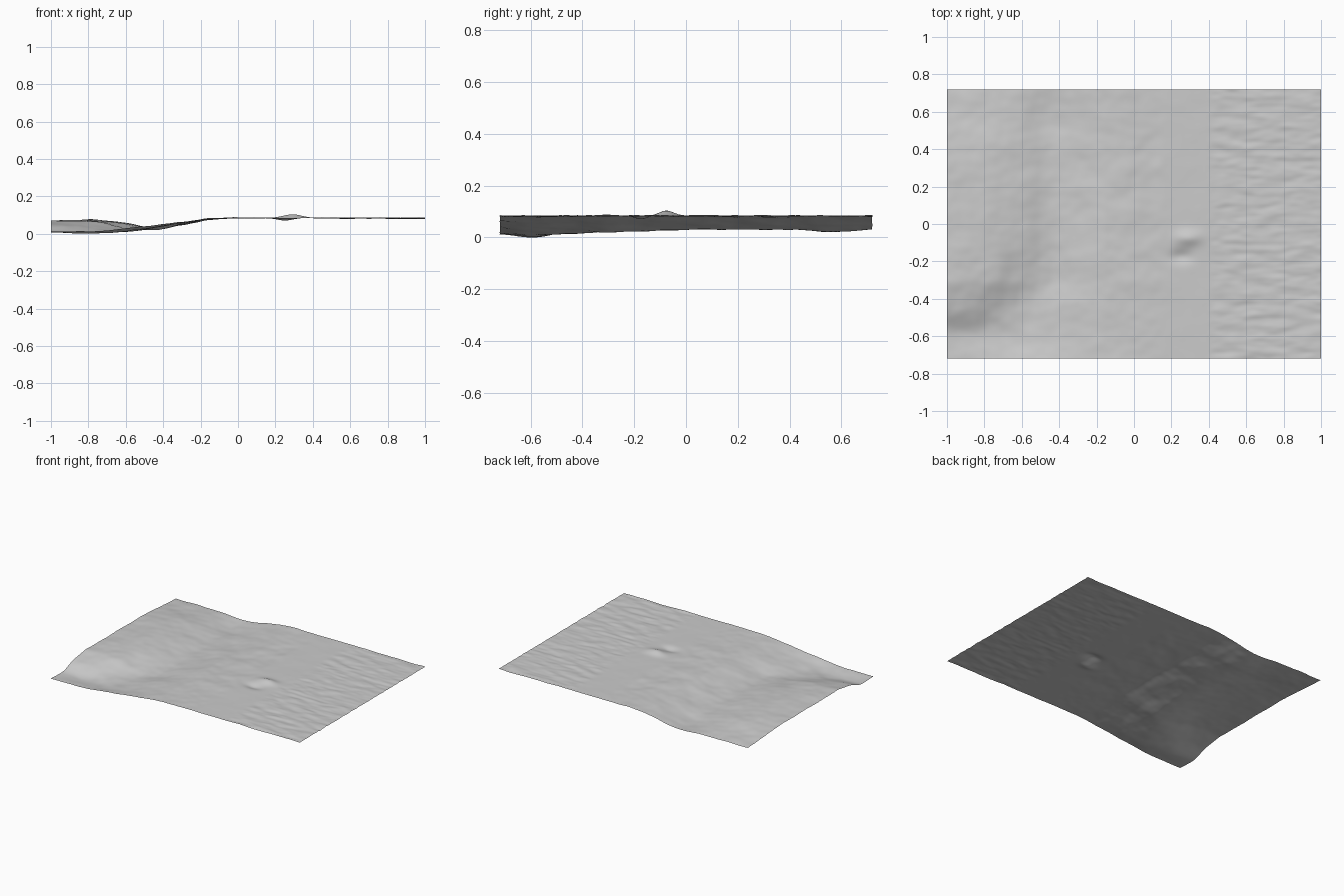
import bpy, bmesh
from mathutils import Vector, noise

if "Cube" in bpy.data.objects:
    bpy.data.objects.remove(bpy.data.objects["Cube"])

# Broad landform: left plateau, valley, and raised plain (heights on a coarse grid)
XS = [-1, -0.8, -0.6, -0.45, -0.3, -0.15, 0, 1]
YS = [-0.72, -0.6, -0.45, -0.3, -0.15, 0.1, 0.4, 0.55, 0.72]
ZS = [
    [.015, .013, .032, .048, .065, .082, .086, .084],
    [.010, .003, .015, .035, .060, .080, .086, .085],
    [.052, .036, .013, .033, .060, .082, .086, .085],
    [.070, .068, .034, .022, .055, .083, .087, .085],
    [.070, .076, .054, .027, .053, .082, .087, .085],
    [.070, .077, .060, .032, .051, .080, .087, .085],
    [.068, .071, .053, .032, .050, .076, .086, .085],
    [.055, .058, .045, .024, .050, .077, .086, .085],
    [.045, .045, .040, .033, .055, .080, .086, .085],
]


def spline(xs, vs, x):
    """Smooth curve through the points (xs, vs)."""
    n = len(xs)
    i = max(k for k in range(n - 1) if k == 0 or xs[k] <= x)

    def slope(k):
        a, b = max(k - 1, 0), min(k + 1, n - 1)
        d = [(vs[j + 1] - vs[j]) / (xs[j + 1] - xs[j]) for j in range(a, b)]
        if min(d) <= 0 <= max(d):
            return 0
        return min(d, key=abs) if len(d) == 1 else 2 * d[0] * d[1] / (d[0] + d[1])

    h = xs[i + 1] - xs[i]
    t = (x - xs[i]) / h
    return ((2*t**3 - 3*t*t + 1) * vs[i] + (t**3 - 2*t*t + t) * h * slope(i)
            + (3*t*t - 2*t**3) * vs[i + 1] + (t**3 - t*t) * h * slope(i + 1))


def bump(x, y, cx, cy, rx, ry, h):
    d = ((x - cx) / rx) ** 2 + ((y - cy) / ry) ** 2
    return h * 2.718 ** -d


def ramp(a, b, x):
    t = min(1, max(0, (x - a) / (b - a)))
    return t * t * (3 - 2 * t)


def detail(x, y):
    # ripples stretched along x on the right, softer lumps elsewhere
    ripple = noise.noise(Vector((x * 6, y * 20, 3))) + .5 * noise.noise(Vector((x * 14, y * 40, 7)))
    lumps = noise.noise(Vector((x * 7, y * 8, 11))) + .4 * noise.noise(Vector((x * 16, y * 18, 5)))
    r = ramp(.38, .45, x)
    calm = 1 - .75 * ramp(.12, .2, x)
    z = .0045 * ripple * r + .0045 * lumps * (1 - r) * calm
    # small knoll with a hollow in front of it
    z += bump(x, y, .29, -.075, .07, .04, .019)
    z += bump(x, y, .25, -.175, .06, .035, -.014)
    z += bump(x, y, -.17, -.1, .05, .12, .004)
    return z


# Terrain sheet
NX, NY = 200, 144
bm = bmesh.new()
columns = []
for i in range(NX + 1):
    x = -1 + 2 * i / NX
    profile = [spline(XS, row, x) for row in ZS]
    col = []
    for j in range(NY + 1):
        y = -.72 + 1.44 * j / NY
        z = spline(YS, profile, y) + detail(x, y)
        col.append(bm.verts.new((x, y, z)))
    columns.append(col)
for a, b in zip(columns, columns[1:]):
    for j in range(NY):
        bm.faces.new((a[j], b[j], b[j + 1], a[j + 1]))
low = min(v.co.z for v in bm.verts)
for v in bm.verts:
    v.co.z -= low
    if v.co.y > .719 or v.co.y < -.719:      # slightly uneven front and back edges
        v.co.y -= .004 * (1 if v.co.y > 0 else -1) * abs(noise.noise(Vector((v.co.x * 5, v.co.y, 1))))
for f in bm.faces:
    f.smooth = True

mesh = bpy.data.meshes.new("terrain")
bm.to_mesh(mesh)
bm.free()
grey = bpy.data.materials.new("ground grey")
grey.diffuse_color = (.6, .6, .6, 1)
grey.use_nodes = True
grey.node_tree.nodes["Principled BSDF"].inputs["Base Color"].default_value = grey.diffuse_color
mesh.materials.append(grey)
bpy.context.collection.objects.link(bpy.data.objects.new("terrain", mesh))
